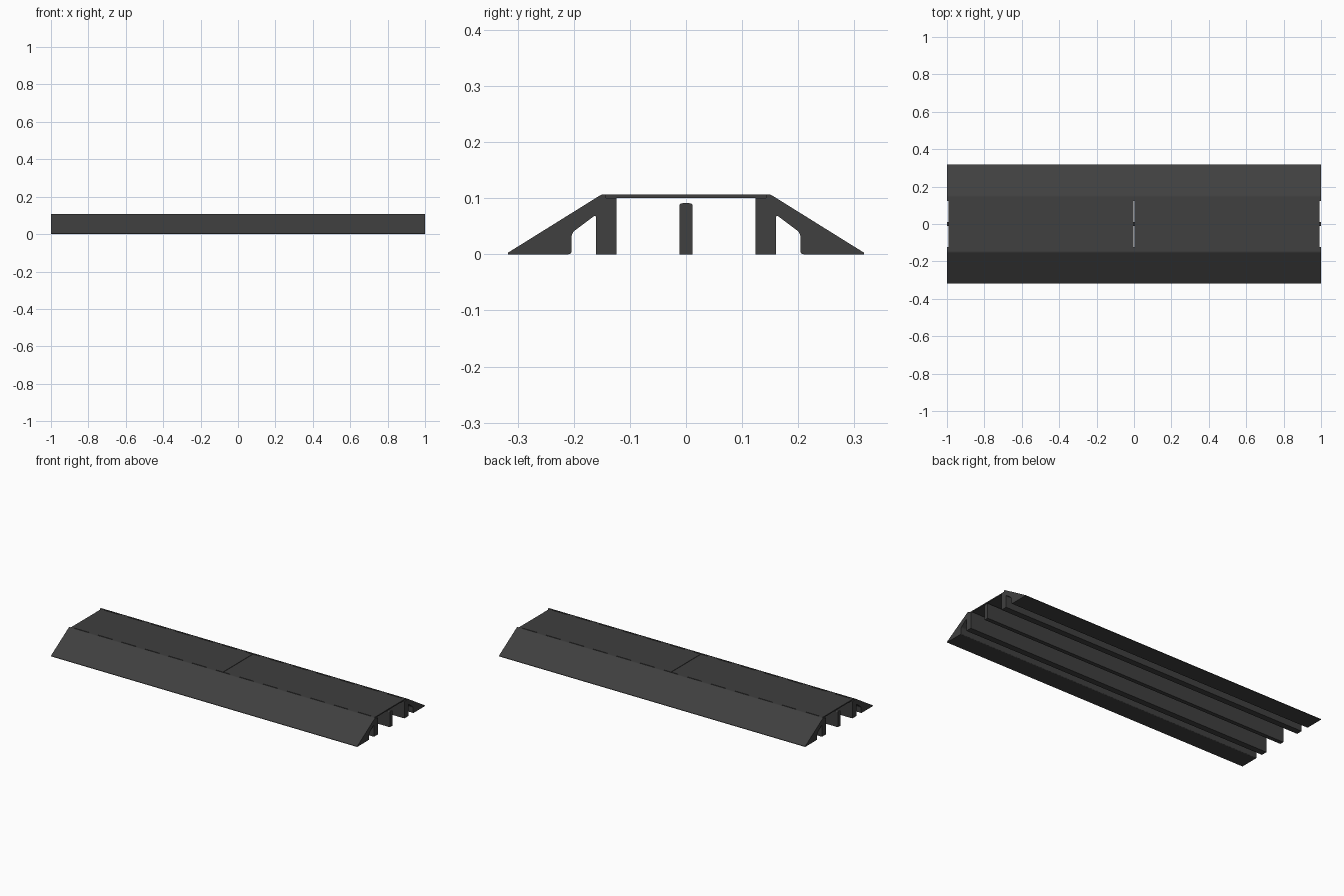
import bpy
import bmesh
import math
from mathutils import Vector

if "Cube" in bpy.data.objects:
    bpy.data.objects.remove(bpy.data.objects["Cube"])


def make_material(name, colour):
    mat = bpy.data.materials.new(name)
    mat.use_nodes = True
    mat.diffuse_color = colour
    mat.node_tree.nodes["Principled BSDF"].inputs["Base Color"].default_value = colour
    return mat


rubber = make_material("dark grey rubber", (0.05, 0.05, 0.05, 1))


def rounded(points, steps=4):
    """Turn (y, z, radius) corners into an outline with rounded corners."""
    outline = []
    for i, (y, z, r) in enumerate(points):
        p = Vector((y, z))
        if r == 0:
            outline.append(p)
            continue
        a = p + (Vector(points[i - 1][:2]) - p).normalized() * r
        b = p + (Vector(points[(i + 1) % len(points)][:2]) - p).normalized() * r
        for k in range(steps + 1):
            t = k / steps
            outline.append(a * (1 - t) ** 2 + p * 2 * t * (1 - t) + b * t * t)
    return outline


def extrude_profile(name, points, x0, x1, side=1):
    """Sweep a y-z outline along x; side -1 mirrors it to the front."""
    bm = bmesh.new()
    face = bm.faces.new([bm.verts.new((x0, p.x * side, p.y)) for p in rounded(points)])
    new = bmesh.ops.extrude_face_region(bm, geom=[face], use_keep_orig=True)
    verts = [v for v in new["geom"] if isinstance(v, bmesh.types.BMVert)]
    bmesh.ops.translate(bm, verts=verts, vec=(x1 - x0, 0, 0))
    bmesh.ops.recalc_face_normals(bm, faces=bm.faces)
    mesh = bpy.data.meshes.new(name)
    bm.to_mesh(mesh)
    bm.free()
    mesh.materials.append(rubber)
    obj = bpy.data.objects.new(name, mesh)
    bpy.context.collection.objects.link(obj)
    return obj


def box_profile(y0, y1, z0, z1, r=0):
    return [(y0, z0, 0), (y1, z0, 0), (y1, z1, r), (y0, z1, r)]


# Ramp wedge with its inner leg, hollow pocket and hinge ledge
ramp = [
    (0.317, 0.0, 0), (0.317, 0.003, 0), (0.15, 0.107, 0.005),
    (0.143, 0.107, 0), (0.143, 0.1, 0), (0.124, 0.1, 0),
    (0.124, 0.0, 0), (0.16, 0.0, 0), (0.16, 0.071, 0.007),
    (0.204, 0.038, 0.008), (0.204, 0.0, 0.006),
]
TABS = 13
pitch = 2 / TABS
for side, label in ((-1, "front"), (1, "back")):
    extrude_profile(label + "_ramp", ramp, -1, 1, side)
    # Hinge knuckles, leaving a dashed groove beside the lid
    for i in range(TABS + 1):
        x = -1 + i * pitch
        extrude_profile(f"{label}_hinge_tab_{i + 1}",
                        box_profile(0.137, 0.143, 0.1, 0.1065),
                        max(x - 0.03, -0.992), min(x + 0.03, 0.992), side)

# Cable channel divider
extrude_profile("channel_divider", box_profile(-0.012, 0.012, 0, 0.091, 0.006), -1, 1)

# Two lid halves meeting at the middle seam
for side, label in ((-1, "right"), (1, "left")):
    x0, x1 = sorted((side * 0.0015, side * 0.992))
    extrude_profile(label + "_lid", box_profile(-0.138, 0.138, 0.1, 0.1065), x0, x1)
